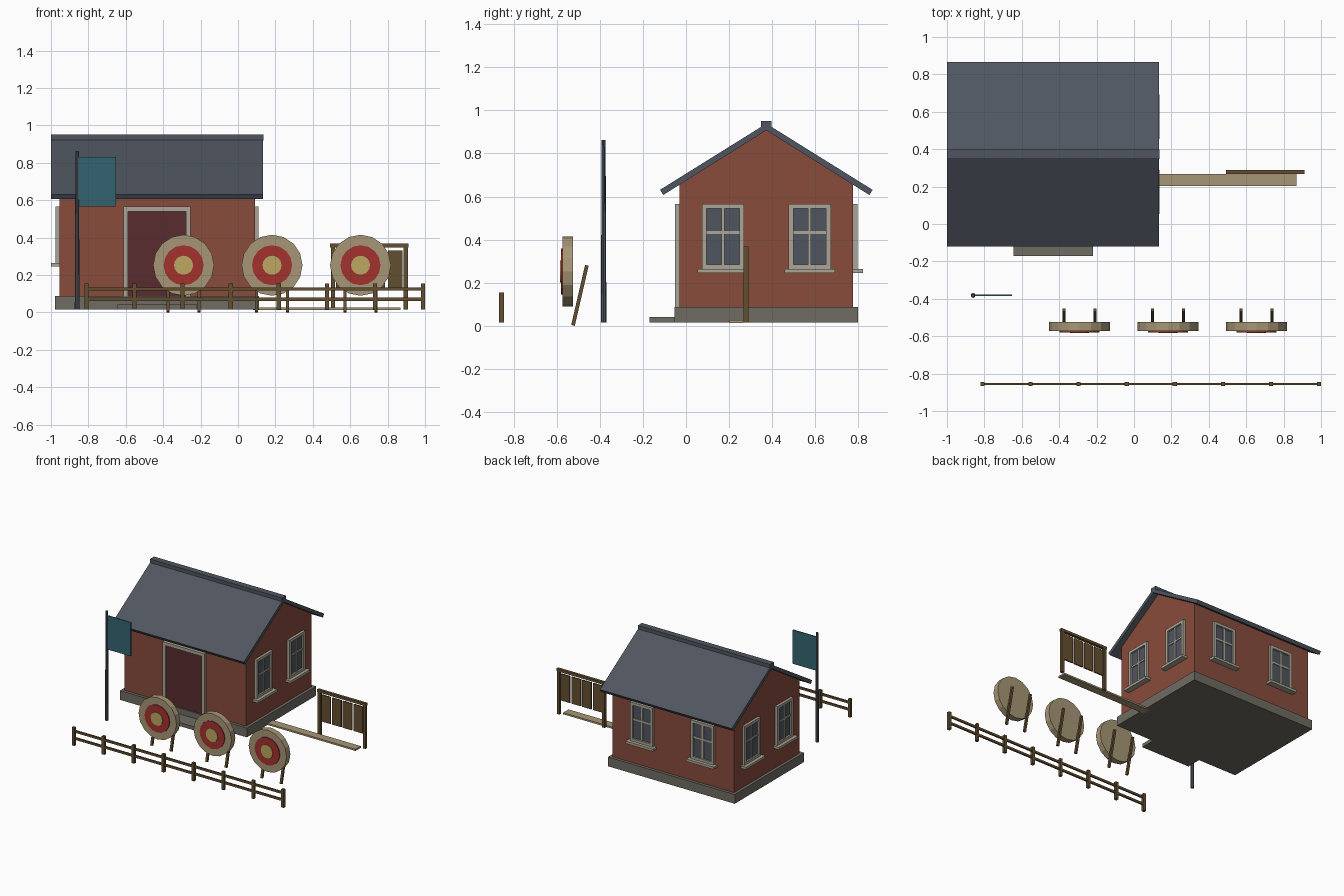
import bpy, bmesh, math
from mathutils import Matrix, Vector

old = bpy.data.objects.get("Cube")
if old:
    bpy.data.objects.remove(old, do_unlink=True)


def material(name, *rgb):
    lin = [(c / 255 / 12.92) if c < 11 else ((c / 255 + 0.055) / 1.055) ** 2.4 for c in rgb]
    m = bpy.data.materials.new(name)
    m.use_nodes = True
    m.diffuse_color = (*lin, 1)
    m.node_tree.nodes["Principled BSDF"].inputs["Base Color"].default_value = (*lin, 1)
    return m


BRICK = material("brick red", 136, 76, 60)
SLATE = material("slate", 80, 86, 96)
DOOR = material("dark maroon", 90, 44, 46)
TRIM = material("pale trim", 172, 166, 150)
STONE = material("stone", 112, 108, 99)
RED = material("target red", 162, 50, 46)
STRAW = material("straw", 166, 150, 118)
GOLD = material("target yellow", 188, 168, 98)
WOOD = material("dark wood", 100, 79, 49)
CLOTH = material("teal cloth", 52, 100, 112)


def finish(name, bm, mat):
    bmesh.ops.recalc_face_normals(bm, faces=bm.faces)
    me = bpy.data.meshes.new(name)
    bm.to_mesh(me)
    bm.free()
    me.materials.append(mat)
    ob = bpy.data.objects.new(name, me)
    bpy.context.collection.objects.link(ob)
    return ob


def add_box(bm, x, y, z):
    """Box from (low, high) ranges on each axis."""
    mid = Vector([(a + b) / 2 for a, b in (x, y, z)])
    size = [b - a for a, b in (x, y, z)]
    bmesh.ops.create_cube(bm, size=1, matrix=Matrix.Translation(mid) @ Matrix.Diagonal((*size, 1)))


def box(name, mat, x, y, z):
    bm = bmesh.new()
    add_box(bm, x, y, z)
    return finish(name, bm, mat)


def span(c, w):
    return (c - w / 2, c + w / 2)


def prism(name, mat, profile, x0, x1):
    """Extrude a (y, z) outline along x."""
    bm = bmesh.new()
    face = bm.faces.new([bm.verts.new((x0, y, z)) for y, z in profile])
    new = bmesh.ops.extrude_face_region(bm, geom=[face])["geom"]
    bmesh.ops.translate(bm, vec=(x1 - x0, 0, 0), verts=[v for v in new if isinstance(v, bmesh.types.BMVert)])
    return finish(name, bm, mat)


def disc(name, mat, x, z, radius, y0, y1):
    bm = bmesh.new()
    place = Matrix.Translation((x, (y0 + y1) / 2, z)) @ Matrix.Rotation(math.pi / 2, 4, 'X')
    bmesh.ops.create_cone(bm, cap_ends=True, segments=16, radius1=radius, radius2=radius,
                          depth=y1 - y0, matrix=place)
    return finish(name, bm, mat)


# House body
GROUND, FLOOR = 0.015, 0.087
CX, CY = -0.4325, 0.3725
HW, HD = 0.5225, 0.4025
box("foundation", STONE, span(CX, 1.09), span(CY, 0.85), (GROUND, FLOOR))
box("front_step", STONE, span(CX, 0.425), (-0.17, -0.05), (GROUND, 0.042))
EAVE, APEX = 0.658, 0.91
prism("walls", BRICK, [(CY - HD, FLOOR), (CY + HD, FLOOR), (CY + HD, EAVE),
                       (CY, APEX), (CY - HD, EAVE)], CX - HW, CX + HW)

# Roof
under, over = (0.478, 0.607), (0.493, 0.631)
prism("roof", SLATE, [(CY - under[0], under[1]), (CY - over[0], over[1]), (CY, 0.938),
                      (CY + over[0], over[1]), (CY + under[0], under[1]), (CY, APEX - 0.003)],
      CX - 0.567, CX + 0.567)
box("ridge_cap", SLATE, span(CX, 1.135), span(CY, 0.05), (0.918, 0.95))

# Door
FRONT = CY - HD
box("door", DOOR, span(CX, 0.31), (FRONT - 0.012, FRONT + 0.01), (FLOOR, 0.54))
bm = bmesh.new()
for s in (-1, 1):
    add_box(bm, span(CX + s * 0.167, 0.025), (FRONT - 0.022, FRONT + 0.01), (FLOOR, 0.54))
add_box(bm, span(CX, 0.359), (FRONT - 0.022, FRONT + 0.01), (0.54, 0.565))
finish("door_frame", bm, TRIM)


def window(name, x, y, angle):
    """Window facing +y before being turned about z and moved to the wall."""
    place = Matrix.Translation((x, y, 0)) @ Matrix.Rotation(angle, 4, 'Z')
    low, high, mid = 0.262, 0.566, 0.406
    glass = box(name + "_glass", SLATE, (-0.085, 0.085), (-0.01, 0.007), (low, high - 0.01))
    bm = bmesh.new()
    for s in (-1, 1):
        add_box(bm, span(s * 0.087, 0.022), (-0.01, 0.02), (low, high))
    for z in (low + 0.011, high - 0.011):
        add_box(bm, (-0.076, 0.076), (-0.01, 0.02), span(z, 0.022))
    add_box(bm, span(0, 0.014), (-0.01, 0.014), (low, high - 0.01))
    add_box(bm, (-0.08, 0.08), (-0.01, 0.013), span(mid + 0.028, 0.014))
    add_box(bm, (-0.118, 0.118), (-0.01, 0.045), (0.245, 0.264))
    frame = finish(name + "_frame", bm, TRIM)
    for ob in (glass, frame):
        ob.data.transform(place)


# Windows: two on each gable and two on the back
for s, tag in ((-1, "a"), (1, "b")):
    window("left_window_" + tag, CX + HW, CY + s * HD / 2, -math.pi / 2)
    window("right_window_" + tag, CX - HW, CY + s * HD / 2, math.pi / 2)
    window("back_window_" + tag, CX + s * HW / 2, CY + HD, 0)

# Flag and pole
bm = bmesh.new()
bmesh.ops.create_cone(bm, cap_ends=True, segments=8, radius1=0.013, radius2=0.009, depth=0.848,
                      matrix=Matrix.Translation((-0.86, -0.382, 0.439)))
finish("flag_pole", bm, SLATE)
box("flag", CLOTH, (-0.855, -0.652), span(-0.382, 0.008), (0.567, 0.83))

# Archery targets on leaning legs
for i, x in enumerate((-0.291, 0.182, 0.655)):
    tag = "_%d" % (i + 1)
    disc("target_straw" + tag, STRAW, x, 0.252, 0.163, -0.572, -0.525)
    disc("target_ring" + tag, RED, x, 0.252, 0.107, -0.579, -0.56)
    disc("target_centre" + tag, GOLD, x, 0.252, 0.051, -0.584, -0.56)
    bm = bmesh.new()
    for s in (-1, 1):
        lean = Matrix.Translation((x + s * 0.083, -0.492, 0.1415)) @ Matrix.Rotation(math.radians(-13), 4, 'X')
        bmesh.ops.create_cube(bm, size=1, matrix=lean @ Matrix.Diagonal((0.017, 0.017, 0.286, 1)))
    finish("target_legs" + tag, bm, WOOD)

# Front fence
FENCE_Y, FIRST, STEP = -0.856, -0.81, 0.257
bm = bmesh.new()
for i in range(8):
    add_box(bm, span(FIRST + i * STEP, 0.022), span(FENCE_Y, 0.022), (GROUND, 0.155))
for z in (0.07, 0.125):
    add_box(bm, (FIRST, FIRST + 7 * STEP), span(FENCE_Y, 0.012), span(z, 0.017))
finish("front_fence", bm, WOOD)

# Side walkway and board rack
box("walkway_plank", STRAW, (0.08, 0.868), (0.202, 0.267), (0.014, 0.027))
RACK_X, RACK_Y = 0.702, 0.278
bm = bmesh.new()
for s in (-1, 1):
    add_box(bm, span(RACK_X + s * 0.195, 0.022), span(RACK_Y, 0.022), (GROUND, 0.355))
add_box(bm, span(RACK_X, 0.42), span(RACK_Y, 0.022), (0.347, 0.367))
finish("rack_frame", bm, WOOD)
bm = bmesh.new()
for i in range(4):
    add_box(bm, span(RACK_X + (i - 1.5) * 0.092, 0.078), span(RACK_Y, 0.01), (0.125, 0.332))
finish("rack_boards", bm, WOOD)
